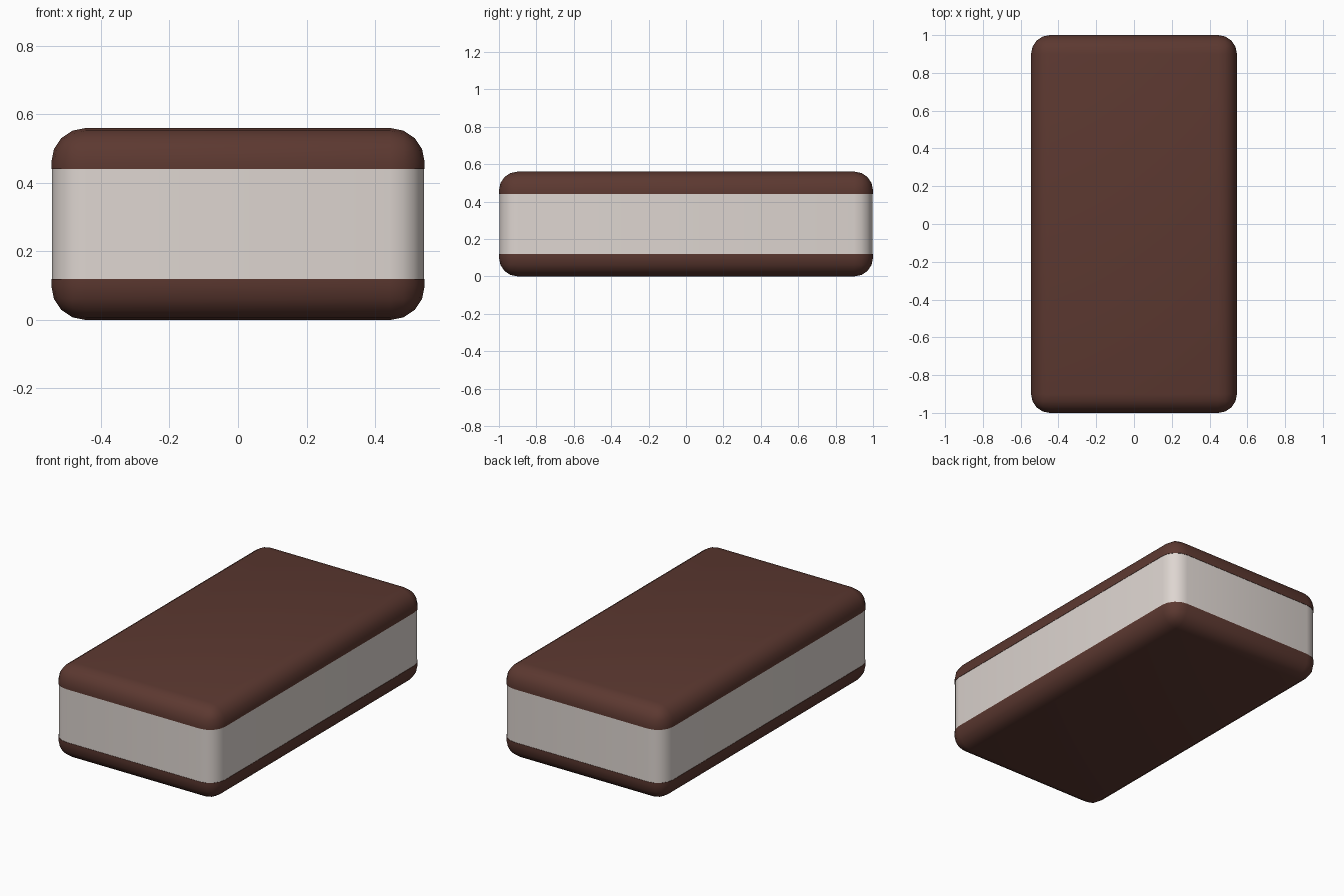
import bpy, bmesh

if "Cube" in bpy.data.objects:
    bpy.data.objects.remove(bpy.data.objects["Cube"])


def material(name, rgb):
    m = bpy.data.materials.new(name)
    m.diffuse_color = (*rgb, 1)
    m.use_nodes = True
    m.node_tree.nodes["Principled BSDF"].inputs["Base Color"].default_value = m.diffuse_color
    return m


BROWN = material("chocolate brown", (0.107, 0.040, 0.030))
CREAM = material("cream white", (0.73, 0.67, 0.635))


def slab(name, hx, hy, z0, z1, mat, radius, round_z=None):
    """Box with rounded upright edges; the rim at height round_z is rounded too."""
    bm = bmesh.new()
    bmesh.ops.create_cube(bm, size=2)
    for v in bm.verts:
        v.co = (v.co.x * hx, v.co.y * hy, z1 if v.co.z > 0 else z0)
    edges = []
    for e in bm.edges:
        za, zb = (v.co.z for v in e.verts)
        if abs(za - zb) > 1e-4 or (round_z is not None and abs(za - round_z) < 1e-4):
            edges.append(e)
    bmesh.ops.bevel(bm, geom=edges, offset=radius, offset_type='OFFSET', segments=4,
                    profile=0.5, affect='EDGES', clamp_overlap=True)
    bmesh.ops.recalc_face_normals(bm, faces=bm.faces)
    me = bpy.data.meshes.new(name)
    bm.to_mesh(me)
    bm.free()
    me.materials.append(mat)
    ob = bpy.data.objects.new(name, me)
    bpy.context.collection.objects.link(ob)
    bpy.ops.object.select_all(action='DESELECT')
    ob.select_set(True)
    bpy.context.view_layer.objects.active = ob
    bpy.ops.object.shade_smooth_by_angle(angle=0.7)


# Two biscuits with rounded outer rims, and the filling between them
slab("bottom_biscuit", 0.545, 1.0, 0, 0.12, BROWN, 0.1, round_z=0)
slab("filling", 0.543, 0.998, 0.12, 0.44, CREAM, 0.1)
slab("top_biscuit", 0.545, 1.0, 0.44, 0.56, BROWN, 0.1, round_z=0.56)
